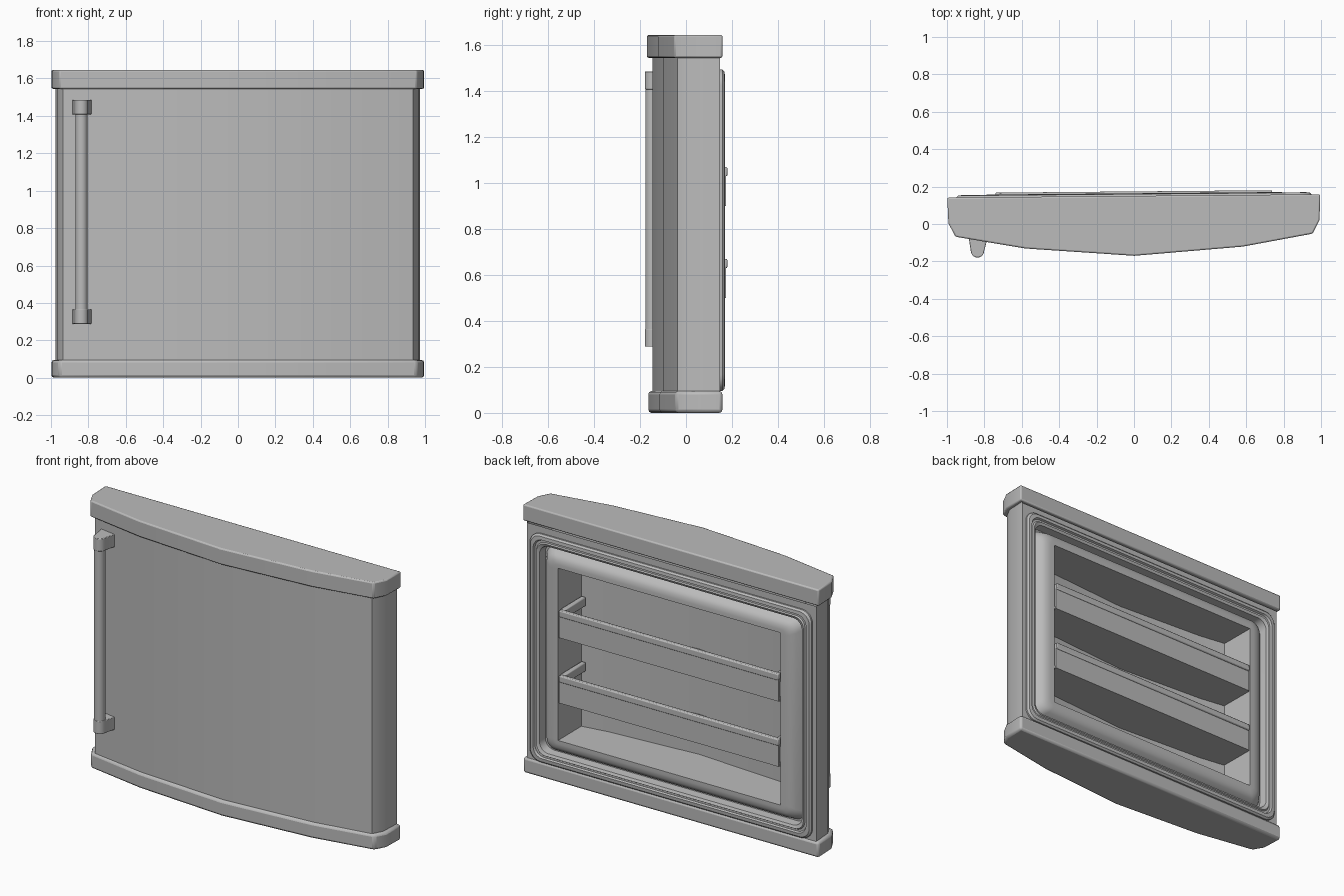
import bpy, bmesh, math
from mathutils import Matrix

cube = bpy.data.objects.get("Cube")
if cube:
    bpy.data.objects.remove(cube)

grey = bpy.data.materials.new("light_grey")
grey.use_nodes = True
grey.diffuse_color = (0.5, 0.5, 0.5, 1)
grey.node_tree.nodes["Principled BSDF"].inputs["Base Color"].default_value = (0.5, 0.5, 0.5, 1)

TURN = math.radians(0.5)  # the whole door is swung very slightly


def finish(name, bm, bevel=0):
    mesh = bpy.data.meshes.new(name)
    bm.to_mesh(mesh)
    bm.free()
    mesh.materials.append(grey)
    mesh.shade_smooth()
    mesh.set_sharp_from_angle(angle=math.radians(32))
    obj = bpy.data.objects.new(name, mesh)
    bpy.context.collection.objects.link(obj)
    obj.rotation_euler.z = TURN
    if bevel:
        mod = obj.modifiers.new("soft_edges", "BEVEL")
        mod.width = bevel
        mod.segments = 2
        mod.limit_method = "ANGLE"
        mod.angle_limit = math.radians(35)
    return obj


def mirrored(half):
    """Complete a half outline given from the centre out to +x."""
    return [(-x, y) for x, y in reversed(half) if x > 0] + half


def prism(name, outline, z0, z1, open_back=False, inward=False, bevel=0):
    """Extrude a counter-clockwise plan outline; the closing edge is the back."""
    bm = bmesh.new()
    low = [bm.verts.new((x, y, z0)) for x, y in outline]
    high = [bm.verts.new((x, y, z1)) for x, y in outline]
    n = len(outline)
    for i in range(n - 1 if open_back else n):
        j = (i + 1) % n
        bm.faces.new((low[i], low[j], high[j], high[i]))
    bm.faces.new(high)
    bm.faces.new(low[::-1])
    if inward:
        bmesh.ops.reverse_faces(bm, faces=bm.faces[:])
    return finish(name, bm, bevel)


def block(name, x0, x1, y0, y1, z0, z1, bevel=0):
    return prism(name, [(x0, y0), (x1, y0), (x1, y1), (x0, y1)], z0, z1, bevel=bevel)


def rounded_ring(bm, hx, hz, r, y, zc, steps=6):
    ring = []
    for q, (sx, sz) in enumerate([(1, 1), (-1, 1), (-1, -1), (1, -1)]):
        for k in range(steps + 1):
            a = math.pi / 2 * (q + k / steps)
            ring.append(bm.verts.new((sx * (hx - r) + r * math.cos(a), y,
                                      zc + sz * (hz - r) + r * math.sin(a))))
    return ring


# Curved outer door skin
body = mirrored([(0, -0.145), (0.58, -0.105), (0.935, -0.045), (0.968, 0.015), (0.975, 0.14)])
prism("door_body", body, 0.06, 1.58, open_back=True)

# Top and bottom trim caps
cap = mirrored([(0, -0.17), (0.58, -0.126), (0.955, -0.06), (0.992, 0.012), (0.997, 0.15)])
prism("top_cap", cap, 1.545, 1.645, bevel=0.008)
low_cap = [(x, y + 0.006 if y < 0 else y) for x, y in cap]
prism("bottom_cap", low_cap, 0, 0.095, bevel=0.014)

# Back frame, gasket, groove and raised liner rim: half width, half height, radius, y
rings = [
    (0.975, 0.74, 0.005, 0.14), (0.95, 0.70, 0.07, 0.14), (0.95, 0.70, 0.07, 0.15),
    (0.94, 0.69, 0.065, 0.16), (0.92, 0.67, 0.06, 0.162), (0.915, 0.665, 0.06, 0.15),
    (0.905, 0.655, 0.06, 0.15), (0.90, 0.65, 0.06, 0.158), (0.885, 0.635, 0.06, 0.15),
    (0.88, 0.63, 0.06, 0.10), (0.87, 0.62, 0.06, 0.10), (0.84, 0.60, 0.06, 0.145),
    (0.81, 0.575, 0.05, 0.161), (0.78, 0.55, 0.03, 0.164), (0.75, 0.528, 0.004, 0.164),
]
bm = bmesh.new()
loops = [rounded_ring(bm, *r, zc=0.795) for r in rings]
for outer, inner in zip(loops, loops[1:]):
    for i in range(len(outer)):
        j = (i + 1) % len(outer)
        bm.faces.new((inner[i], inner[j], outer[j], outer[i]))
finish("gasket_and_liner_rim", bm)

# Storage recess behind the door skin
recess = mirrored([(0, -0.13), (0.58, -0.09), (0.75, -0.064), (0.75, 0.164)])
prism("storage_recess", recess, 0.267, 1.323, open_back=True, inward=True)

# Two door bins: floor, front panel and a rail running round three sides
floor = mirrored([(0, -0.127), (0.58, -0.087), (0.745, -0.062), (0.745, 0.16)])
for label, z in (("lower", 0.5), ("upper", 0.9)):
    prism(label + "_bin_floor", floor, z, z + 0.015)
    block(label + "_bin_front", -0.74, 0.74, 0.152, 0.167, z, z + 0.135)
    block(label + "_bin_rail", -0.74, 0.74, 0.146, 0.174, z + 0.13, z + 0.17, bevel=0.006)
    for side, s in (("left", 1), ("right", -1)):
        x0, x1 = sorted((s * 0.715, s * 0.745))
        block(f"{label}_bin_{side}_rail", x0, x1, -0.06, 0.15, z + 0.115, z + 0.17, bevel=0.006)

# Handle: upright bar between two tapered mounts
HX, HY, HR = -0.838, -0.138, 0.032
bm = bmesh.new()
bmesh.ops.create_cone(bm, cap_ends=True, segments=20, radius1=HR, radius2=HR, depth=1.07,
                      matrix=Matrix.Translation((HX, HY, 0.885)))
finish("handle_bar", bm)
tip = [(HX - 0.036 * math.cos(a), HY + 0.002 - 0.036 * math.sin(a))
       for a in (math.pi * k / 10 for k in range(11))]
mount = [(HX - 0.05, -0.04)] + tip + [(HX + 0.062, -0.04)]
for label, z in (("lower", 0.288), ("upper", 1.408)):
    prism(label + "_handle_mount", mount, z, z + 0.078, bevel=0.003)
